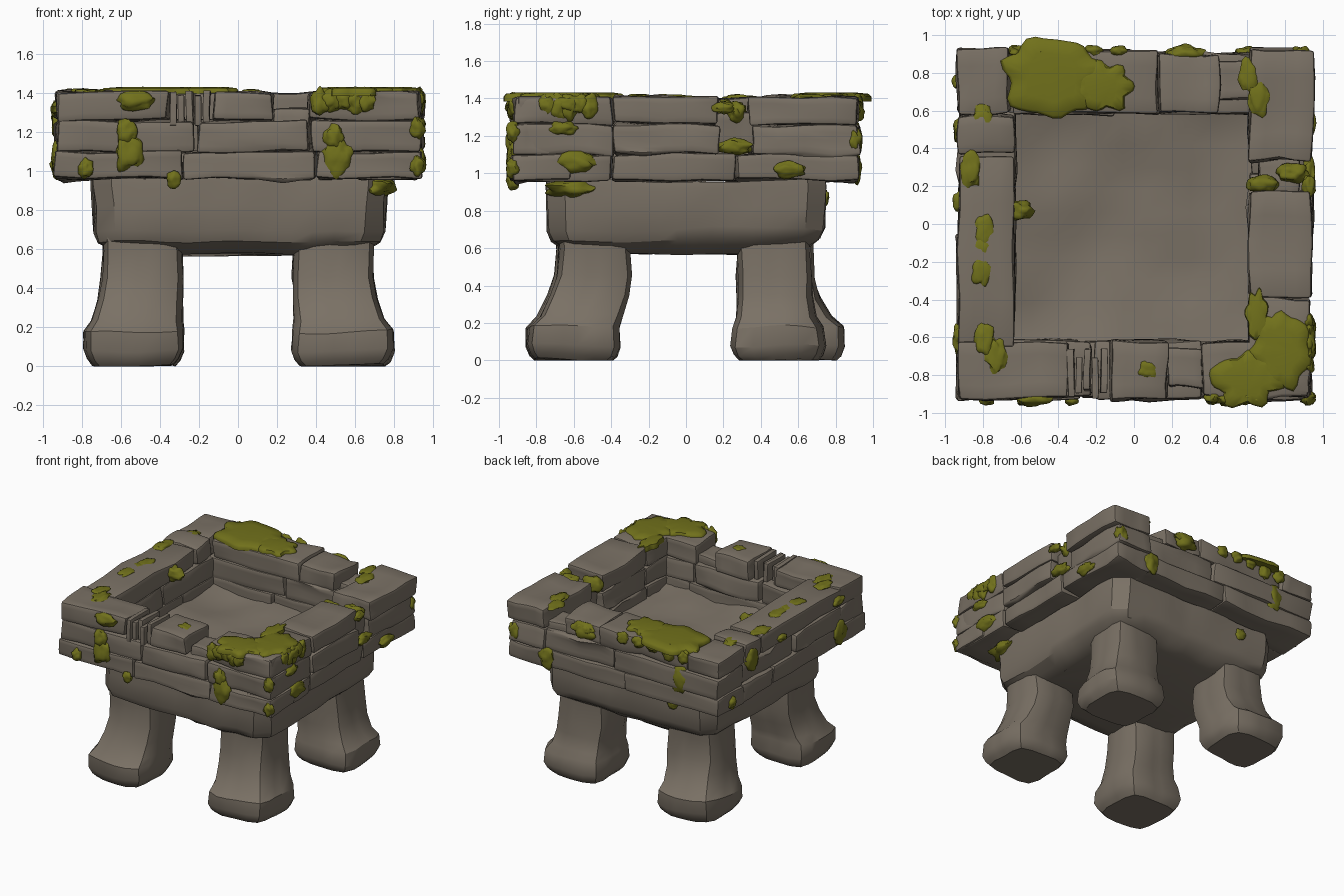
import bpy, bmesh, math, random
from mathutils import Vector, noise

if "Cube" in bpy.data.objects:
    bpy.data.objects.remove(bpy.data.objects["Cube"])

rng = random.Random(7)


def material(name, rgb):
    m = bpy.data.materials.new(name)
    m.diffuse_color = (*rgb, 1)
    m.use_nodes = True
    m.node_tree.nodes["Principled BSDF"].inputs["Base Color"].default_value = m.diffuse_color
    return m


STONE = material("weathered stone", (0.195, 0.165, 0.13))
MOSS = material("olive moss", (0.165, 0.165, 0.011))


def roughen(bm, amp, freq, seed):
    off = Vector((3.7, 1.3, 5.1)) * seed
    for v in bm.verts:
        v.co += noise.noise_vector(v.co * freq + off) * amp


def finish(name, bm, mat, angle=35):
    bmesh.ops.recalc_face_normals(bm, faces=bm.faces)
    me = bpy.data.meshes.new(name)
    bm.to_mesh(me)
    bm.free()
    me.materials.append(mat)
    for p in me.polygons:
        p.use_smooth = True
    me.set_sharp_from_angle(angle=math.radians(angle))
    bpy.context.collection.objects.link(bpy.data.objects.new(name, me))


def stone(name, lo, hi, seed, amp=0.026):
    """Chipped block between two corners: subdivided, roughened, worn edges."""
    lo, hi = Vector(map(min, lo, hi)), Vector(map(max, lo, hi))
    bm = bmesh.new()
    bmesh.ops.create_cube(bm, size=1)
    bmesh.ops.subdivide_edges(bm, edges=bm.edges[:], cuts=3, use_grid_fill=True)
    for v in bm.verts:
        v.co = (lo + hi) / 2 + v.co * (hi - lo)
    roughen(bm, amp, 4, seed)
    edges = [e for e in bm.edges if e.calc_face_angle(0) > 0.9]
    bmesh.ops.bevel(bm, geom=edges, offset=min(0.022, 0.1 * min(hi - lo)), segments=2,
                    profile=0.5, affect='EDGES')
    finish(name, bm, STONE)


def bridge(bm, loops):
    n = len(loops[0])
    for a, b in zip(loops, loops[1:]):
        for i in range(n):
            bm.faces.new((a[i], a[(i + 1) % n], b[(i + 1) % n], b[i]))
    bm.faces.new(loops[0])
    bm.faces.new(loops[-1])


def loft(name, rings, sides, power, amp, seed):
    """Rounded-square rings (z, cx, cy, half width, half depth) joined into a worn block."""
    bm = bmesh.new()
    loops = []
    for z, cx, cy, hx, hy in rings:
        loop = []
        for i in range(sides):
            a = 2 * math.pi * (i + .5) / sides
            c, s = math.cos(a), math.sin(a)
            r = (abs(c) ** power + abs(s) ** power) ** (-1 / power)
            loop.append(bm.verts.new((cx + hx * r * c, cy + hy * r * s, z)))
        loops.append(loop)
    bridge(bm, loops)
    roughen(bm, amp, 3.5, seed)
    for v in bm.verts:
        v.co.z = max(v.co.z, 0)
    finish(name, bm, STONE, 32)


def moss_clump(name, c, r, seed):
    """Lumpy flattened cushion of moss."""
    bm = bmesh.new()
    bmesh.ops.create_icosphere(bm, subdivisions=3, radius=1)
    for v in bm.verts:
        k = 1 + 0.4 * noise.noise(v.co * 1.6 + Vector((seed * 2.3, seed, 0)))
        v.co = Vector(c) + v.co * k * Vector(r)
    finish(name, bm, MOSS, 60)


def moss_sheet(name, cx, cy, rx, ry, seed):
    """Ragged lobed carpet of moss lying on the rim."""
    bm = bmesh.new()
    loops = []
    for k, z in ((1, 1.385), (1, 1.41), (.93, 1.425), (.6, 1.432)):
        loop = []
        for i in range(36):
            a = 2 * math.pi * i / 36
            d = Vector((math.cos(a), math.sin(a), seed))
            r = k * (1 + .3 * noise.noise(d * 2) + .1 * math.sin(7 * a + seed))
            loop.append(bm.verts.new((cx + rx * r * d.x, cy + ry * r * d.y, z)))
        loops.append(loop)
    bridge(bm, loops)
    finish(name, bm, MOSS, 50)


# Legs: splayed foot below a near-straight shaft (z, size, blend from foot to shaft)
LEG = [(0, .82, 0), (.03, .92, 0), (.08, 1, 0), (.18, .98, 0), (.235, .88, .35),
       (.34, .82, .75), (.45, .8, 1), (.6, .77, 1), (.75, .77, 1)]
for sx in (-1, 1):
    for sy in (-1, 1):
        fx, fy = .535 * sx, -.605 if sy < 0 else .545 - .055 * sx
        lx, ly = .49 * sx, .49 * sy - (.02 if sx * sy > 0 else 0)
        rings = [(z, fx + (lx - fx) * t, fy + (ly - fy) * t, .26 * k, .25 * k) for z, k, t in LEG]
        name = f"{'front' if sy < 0 else 'back'}_{'left' if sx < 0 else 'right'}_leg"
        loft(name, rings, 20, 5, .022, 3 + sx + sy / 2)

# Main body under the rim
BODY = [(.575, .58), (.6, .65), (.645, .72), (.7, .745), (.82, .75), (.93, .755), (.965, .75), (.94, .64)]
loft("body", [(z, .01, 0, h, h - .01) for z, h in BODY], 48, 14, .025, 8)

# Basin floor, dished towards the middle
bm = bmesh.new()
bmesh.ops.create_grid(bm, x_segments=11, y_segments=11, size=.66)
for v in bm.verts:
    d = max(abs(v.co.x), abs(v.co.y)) / .66
    v.co.z = .975 + .06 * d ** 3 + .05 * noise.noise(v.co * 3)
finish("basin_floor", bm, STONE, 30)


# Rim: each side is an outward direction; a point is (along, out, z)
def on_side(side, u, out, z):
    return {"front": (u, -out, z), "back": (u, out, z),
            "right": (out, u, z), "left": (-out, u, z)}[side]


# Three courses from the bottom up; each pair is the run of one stone along its side
HEIGHTS = [(.96, 1.1), (1.1, 1.26), (1.26, 1.405)]
RUNS = {
    "front": [[(-.94, -.28), (-.27, .4), (.41, .94)], [(-.93, -.22), (-.21, .36), (.37, .93)],
              [(-.93, -.36), (-.13, .18), (.36, .93)]],
    "right": [[(-.9, -.4), (-.39, .26), (.27, .92)], [(-.9, -.39), (-.38, .18), (.35, .92)],
              [(-.9, -.39), (-.38, .18), (.33, .92)]],
    "back": [[(-.93, -.11), (-.1, .62)], [(-.93, .0), (.01, .62)],
             [(-.94, -.66), (-.64, .12), (.13, .45)]],
    "left": [[(-.64, .2), (.21, .6)], [(-.64, -.05), (-.04, .6)], [(-.64, .36), (.38, .58)]],
}
INNER = {"front": .62, "right": .61, "back": .585, "left": .635}
seed = 10
for side, courses in RUNS.items():
    for c, (runs, (z0, z1)) in enumerate(zip(courses, HEIGHTS)):
        for i, (u0, u1) in enumerate(runs):
            seed += 1
            out = rng.uniform(.915, .945) - (.015 if side == "back" else 0)
            stone(f"{side}_rim_course_{c + 1}_stone_{i + 1}", on_side(side, u0, INNER[side], z0),
                  on_side(side, u1, out, z1), seed)

# Low rubble filling the gaps in the top course
for side, u in (("front", .27), ("back", .54), ("right", .26)):
    stone(f"{side}_gap_rubble", on_side(side, u - .1, .66, 1.15), on_side(side, u + .1, .87, 1.32), u * 90)

# Thin crumbled slabs stacked in the front joint
for i in range(5):
    x = -.35 + i * .043
    stone(f"joint_shard_{i + 1}", (x, -.92 + .02 * (i % 3), 1.24),
          (x + .034, -.66 - .05 * (i % 2), 1.41 - .02 * (i % 2)), 60 + i, .012)

# Moss carpets on the rim top
moss_sheet("back_moss_carpet", -.43, .78, .255, .21, 1)
moss_sheet("back_moss_carpet_edge", -.17, .73, .16, .13, 2)
moss_sheet("front_moss_carpet", .6, -.82, .2, .14, 3)
moss_sheet("right_moss_carpet", .78, -.67, .16, .2, 4)
moss_sheet("right_moss_carpet_tip", .65, -.48, .06, .13, 5)

# Ragged drips hanging over the outer edge below the carpets
for side, u0, u1 in (("back", -.62, -.08), ("front", .42, .66), ("right", -.74, -.52)):
    for i in range(5):
        u, drop = u0 + (u1 - u0) * i / 4, rng.uniform(.04, .08)
        out = .915 if side == "back" else .925
        moss_clump(f"{side}_moss_drip_{i + 1}", on_side(side, u, out, 1.42 - drop),
                   [abs(v) for v in on_side(side, .05, .03, drop)], i + u)

# Moss cushions on the outer faces: (along, z, size); wide along joints, tall where they hang
FACE_MOSS = {
    "front": [(-.56, 1.09, 1.1), (-.57, 1.2, .8), (-.53, 1.36, 1.1), (-.78, 1.01, .6), (.51, 1.07, 1.1),
              (.49, 1.17, .8), (-.33, .96, .6), (.92, 1.03, .6), (.92, 1.22, .6)],
    "right": [(-.63, 1.37, 1), (-.66, 1.24, .9), (-.59, 1.06, 1.3), (.26, 1.14, 1), (.55, 1.02, 1),
              (.2, 1.35, .7)],
    "back": [(-.58, 1.17, 1.2), (.6, 1.03, 1), (.27, 1.35, 1.1), (.88, 1.17, .8)],
    "left": [(.5, 1.27, 1), (.12, 1.3, .6), (-.62, 1.06, 1.1), (-.6, 1.32, .8), (.75, 1.02, .6)],
}
for side, spots in FACE_MOSS.items():
    for i, (u, z, k) in enumerate(spots):
        ru, rz = (.065, .085) if z < 1.3 and side != "right" else (.09, .043)
        r = [abs(v) for v in on_side(side, ru * k, .035, rz * k)]
        moss_clump(f"{side}_moss_{i + 1}", on_side(side, u, .905 if side == "back" else .925, z), r, seed + i)

# Moss tucked under the rim against the body
moss_clump("front_right_under_rim_moss", (.72, -.61, .92), (.085, .14, .05), 3)
moss_clump("back_under_rim_moss", (-.4, .735, .87), (.05, .03, .05), 5)

# Moss spots on the rim top
TOP_MOSS = [(-.86, .29), (-.8, .54), (-.79, -.04), (-.8, -.14), (-.81, -.25), (-.79, -.62), (-.73, -.7),
            (.07, -.77), (.61, .78), (.66, .67)]
for i, (x, y) in enumerate(TOP_MOSS):
    moss_clump(f"rim_top_moss_{i + 1}", (x, y, 1.402), (.055, .09 if abs(x) > .1 else .05, .02), i)

# Moss in the open joints
for i, (x, y) in enumerate([(.68, .21), (.84, .27), (-.62, .07), (.27, .9)]):
    moss_clump(f"joint_moss_{i + 1}", (x, y, 1.33), (.085, .05, .06), i + 4)
